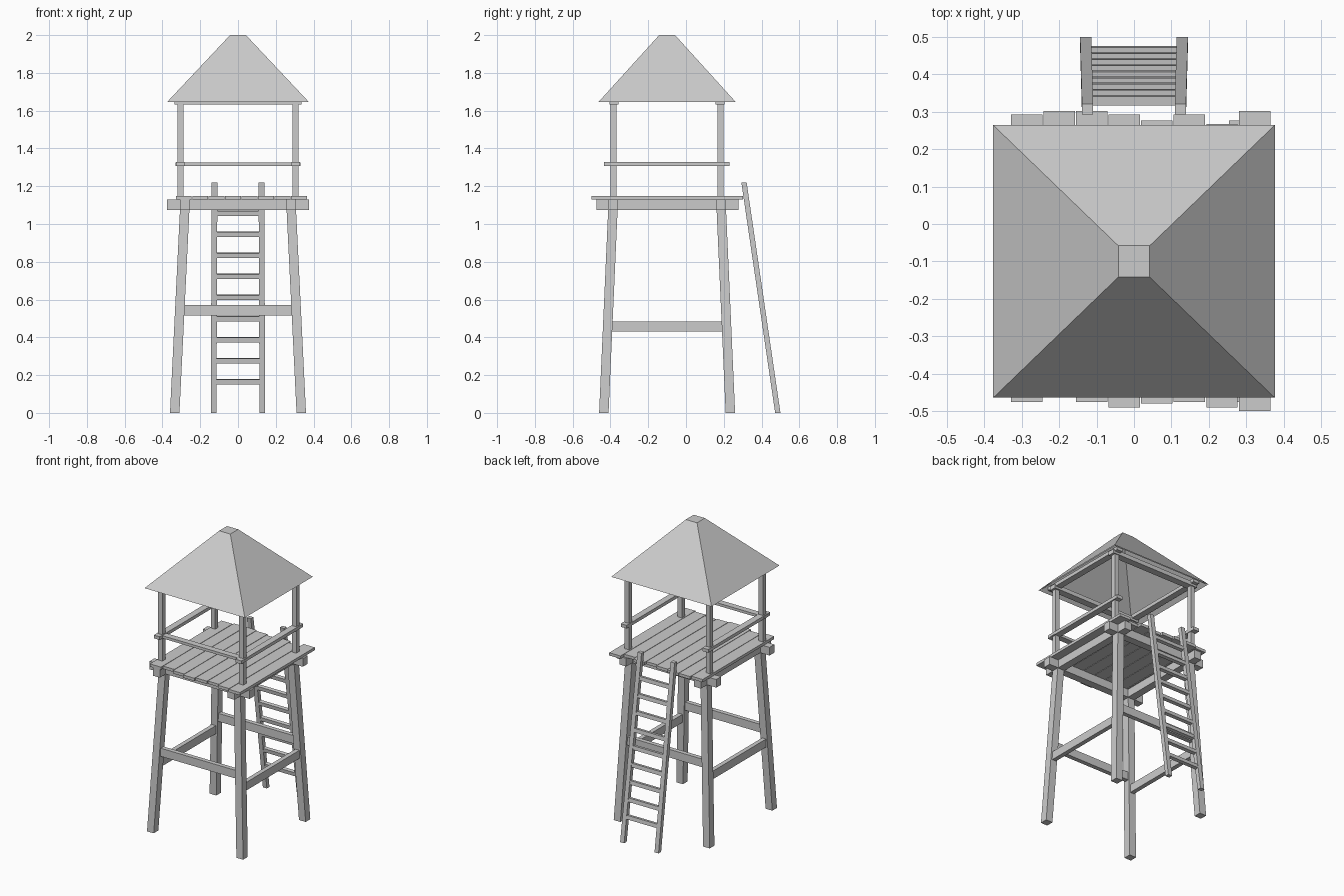
import bpy, bmesh
from mathutils import Vector

if "Cube" in bpy.data.objects:
    bpy.data.objects.remove(bpy.data.objects["Cube"])

CY = -0.10  # centre of the tower in y


def finish(name, bm):
    bmesh.ops.recalc_face_normals(bm, faces=bm.faces)
    me = bpy.data.meshes.new(name)
    bm.to_mesh(me)
    bm.free()
    ob = bpy.data.objects.new(name, me)
    bpy.context.collection.objects.link(ob)
    return ob


def box(name, x0, x1, y0, y1, z0, z1):
    bm = bmesh.new()
    bmesh.ops.create_cube(bm, size=1)
    bmesh.ops.scale(bm, verts=bm.verts, vec=(x1 - x0, y1 - y0, z1 - z0))
    bmesh.ops.translate(bm, verts=bm.verts,
                        vec=((x0 + x1) / 2, (y0 + y1) / 2, (z0 + z1) / 2))
    return finish(name, bm)


def frustum(name, p, q, a, b, caps=(True, True)):
    """Rectangles of half size a at p and b at q, joined by side faces."""
    bm = bmesh.new()
    rings = []
    for c, h in ((p, a), (q, b)):
        rings.append([bm.verts.new(Vector(c) + Vector((sx * h[0], sy * h[1], 0)))
                      for sx, sy in ((-1, -1), (1, -1), (1, 1), (-1, 1))])
    for i in range(4):
        j = (i + 1) % 4
        bm.faces.new((rings[0][i], rings[0][j], rings[1][j], rings[1][i]))
    for ring, on in zip(rings, caps):
        if on:
            bm.faces.new(ring)
    return finish(name, bm)


# Splayed legs and roof posts
for sx in (-1, 1):
    for sy in (-1, 1):
        frustum("leg", (sx * 0.335, CY + sy * 0.335, 0),
                (sx * 0.28, CY + sy * 0.285, 1.12), (0.025, 0.025), (0.025, 0.025))
        px, py = sx * 0.304, CY + sy * 0.283
        box("roof_post", px - 0.016, px + 0.016, py - 0.016, py + 0.016, 1.14, 1.65)

for s in (-1, 1):
    # Braces between legs
    y = CY + s * 0.309
    box("cross_brace", -0.295, 0.295, y - 0.015, y + 0.015, 0.515, 0.57)
    x = s * 0.313
    box("side_brace", x - 0.015, x + 0.015, CY - 0.30, CY + 0.30, 0.43, 0.485)
    # Crossing platform beams
    y = CY + s * 0.285
    box("platform_cross_beam", -0.375, 0.375, y - 0.026, y + 0.026, 1.075, 1.13)
    x = s * 0.28
    box("platform_side_beam", x - 0.026, x + 0.026, -0.475, 0.277, 1.075, 1.13)
    # Side handrails
    x = s * 0.306
    box("side_rail", x - 0.022, x + 0.022, -0.433, 0.23, 1.306, 1.328)
    # Roof frame
    y = CY + s * 0.281
    box("roof_cross_beam", -0.335, 0.335, y - 0.024, y + 0.024, 1.632, 1.66)
    x = s * 0.306
    box("roof_side_beam", x - 0.022, x + 0.022, CY - 0.33, CY + 0.33, 1.646, 1.67)

# Front handrail
box("front_rail", -0.33, 0.33, -0.405, -0.363, 1.307, 1.325)

# Floor planks with uneven ends
ends = [(-0.475, 0.292), (-0.455, 0.302), (-0.475, 0.302), (-0.49, 0.292),
        (-0.48, 0.277), (-0.475, 0.292), (-0.49, 0.267), (-0.50, 0.302)]
for i, (y0, y1) in enumerate(ends):
    x = -0.329 + i * 0.087
    box("floor_plank", x, x + 0.084, y0, y1, 1.13, 1.149)

# Hollow pyramid roof with flat tip, and its lining
frustum("roof", (0, CY, 1.645), (0, CY, 2.0), (0.376, 0.364), (0.042, 0.042), (False, True))
frustum("roof_lining", (0, CY, 1.645), (0, CY, 1.985), (0.368, 0.356), (0.042, 0.042), (False, True))


# Leaning ladder on the back
def ladder_y(z):
    return 0.486 - 0.179 * z / 1.22


for s in (-1, 1):
    frustum("ladder_rail", (s * 0.129, ladder_y(0), 0), (s * 0.124, ladder_y(1.22), 1.22),
            (0.015, 0.014), (0.015, 0.014))
for i in range(9):
    z = 0.165 + i * 0.1115
    rung = box("ladder_rung", -0.118, 0.118, -0.012, 0.012, -0.013, 0.013)
    rung.location = (0, ladder_y(z), z)
    rung.rotation_euler = (0.146, 0, 0)
